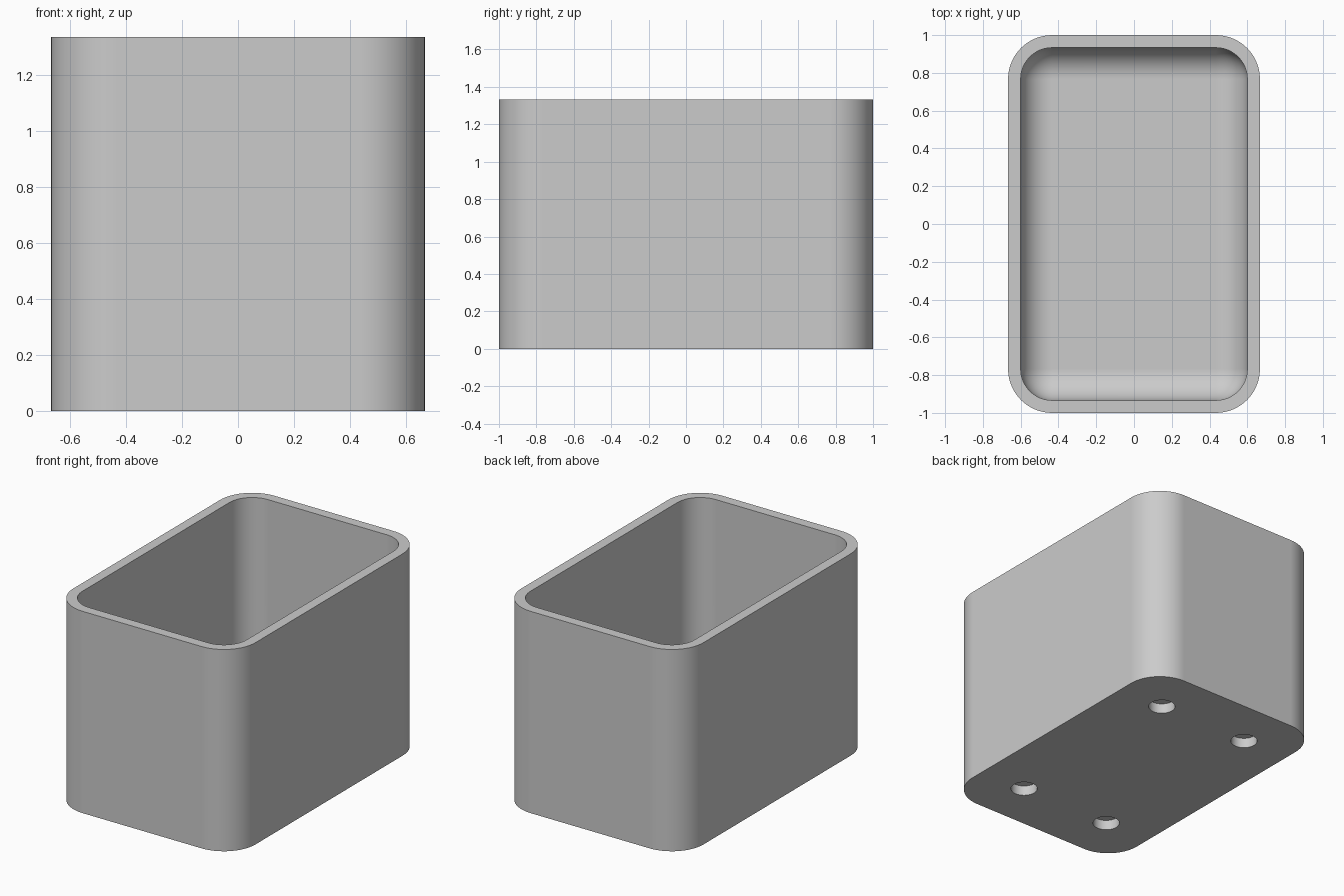
import bpy, bmesh, math
from mathutils import Matrix, Vector

cube = bpy.data.objects.get("Cube")
if cube:
    bpy.data.objects.remove(cube, do_unlink=True)

WIDTH, LENGTH, HEIGHT = 4 / 3, 2.0, 4 / 3
WALL = 1 / 15
FLOOR = 2 * WALL
OUTER_RADIUS = 0.233
INNER_RADIUS = OUTER_RADIUS - WALL
HOLE_RADIUS, HOLE_DEPTH = 0.082, WALL

grey = bpy.data.materials.new("light grey")
grey.use_nodes = True
grey.diffuse_color = (0.6, 0.6, 0.6, 1)
grey.node_tree.nodes["Principled BSDF"].inputs["Base Color"].default_value = (0.6, 0.6, 0.6, 1)


def finish(name, bm):
    mesh = bpy.data.meshes.new(name)
    bm.to_mesh(mesh)
    bm.free()
    mesh.materials.append(grey)
    obj = bpy.data.objects.new(name, mesh)
    bpy.context.collection.objects.link(obj)
    return obj


def rounded_box(name, size, bottom, radius, round_all):
    """Box standing on `bottom`; rounds the upright edges or every edge."""
    bm = bmesh.new()
    bmesh.ops.create_cube(bm, size=1)
    bmesh.ops.scale(bm, vec=size, verts=bm.verts)
    bmesh.ops.translate(bm, vec=(0, 0, bottom + size[2] / 2), verts=bm.verts)
    edges = [e for e in bm.edges
             if round_all or abs((e.verts[0].co - e.verts[1].co).z) > 0.1]
    bmesh.ops.bevel(bm, geom=edges, offset=radius, offset_type='OFFSET',
                    segments=16, profile=0.5, affect='EDGES', clamp_overlap=True)
    return finish(name, bm)


# Outer body
body = rounded_box("container", Vector((WIDTH, LENGTH, HEIGHT)), 0, OUTER_RADIUS, False)

# Cavity with a rounded floor, passing out through the top
cavity = rounded_box("cavity_cutter",
                     Vector((WIDTH - 2 * WALL, LENGTH - 2 * WALL, HEIGHT + 0.4)),
                     FLOOR, INNER_RADIUS, True)

# Four blind round holes in the underside
bm = bmesh.new()
for x in (-1 / 3, 1 / 3):
    for y in (-2 / 3, 2 / 3):
        bmesh.ops.create_cone(bm, cap_ends=True, segments=48, radius1=HOLE_RADIUS,
                              radius2=HOLE_RADIUS, depth=2 * HOLE_DEPTH,
                              matrix=Matrix.Translation((x, y, 0)))
holes = finish("hole_cutter", bm)

# Cut the parts out of the body
bpy.ops.object.select_all(action='DESELECT')
body.select_set(True)
bpy.context.view_layer.objects.active = body
for cutter in (cavity, holes):
    cutter.hide_render = True
    cut = body.modifiers.new(cutter.name, 'BOOLEAN')
    cut.operation = 'DIFFERENCE'
    cut.solver = 'EXACT'
    cut.object = cutter
    bpy.ops.object.modifier_apply(modifier=cut.name)
    bpy.data.objects.remove(cutter, do_unlink=True)

# Smooth corners, crisp rims, flat walls
bpy.ops.object.shade_smooth_by_angle(angle=math.radians(30))
weighted = body.modifiers.new("flat walls", 'WEIGHTED_NORMAL')
weighted.keep_sharp = True
